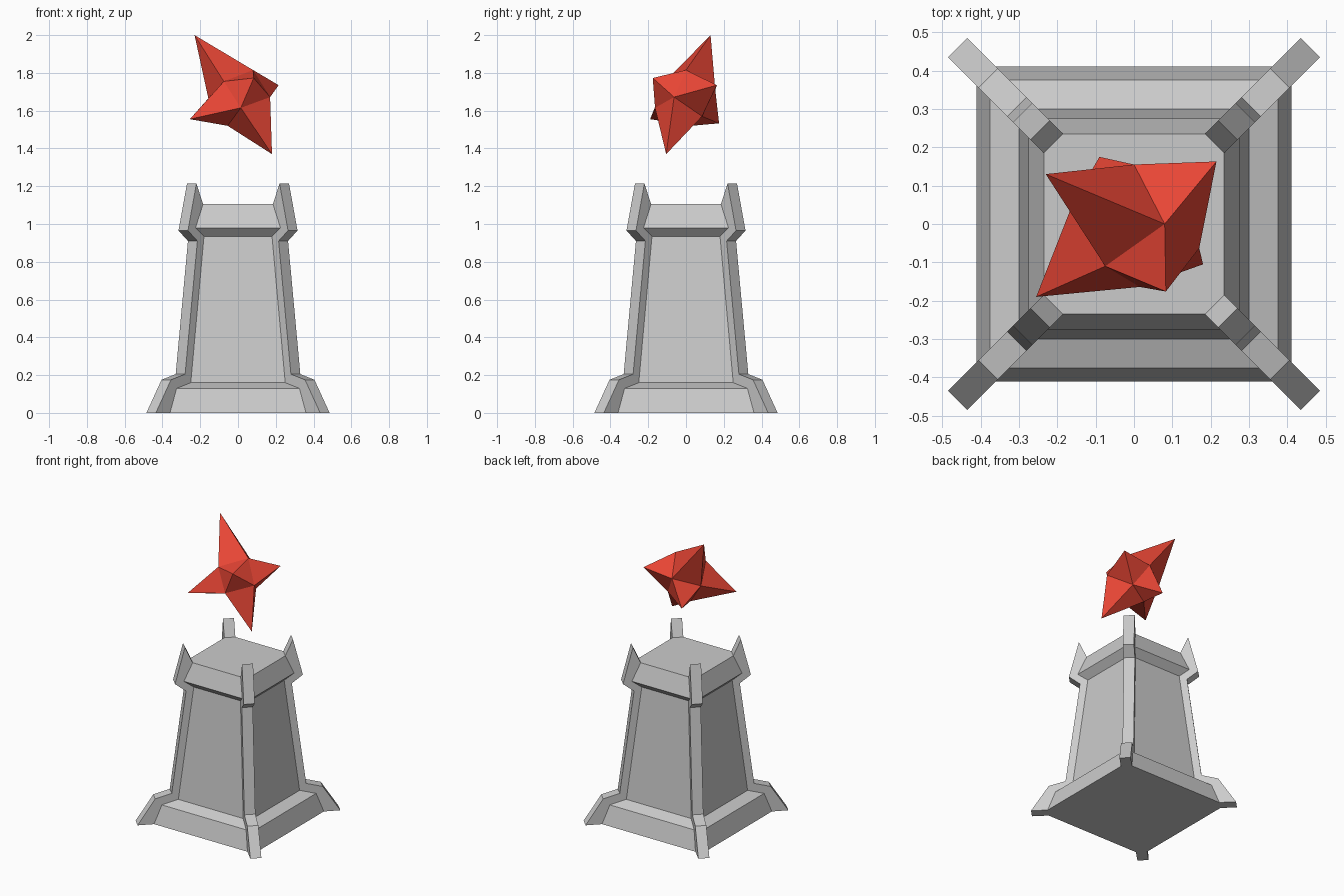
import bpy, bmesh

if "Cube" in bpy.data.objects:
    bpy.data.objects.remove(bpy.data.objects["Cube"])


def finish(bm, name):
    bmesh.ops.recalc_face_normals(bm, faces=bm.faces)
    mesh = bpy.data.meshes.new(name)
    bm.to_mesh(mesh)
    bm.free()
    obj = bpy.data.objects.new(name, mesh)
    bpy.context.collection.objects.link(obj)
    return obj


# Tower: square wall profile (half width, z) and corner rib profile (centre, z)
WALL = [(.41, 0), (.375, .13), (.30, .16), (.23, .935), (.275, .98), (.235, 1.105)]
RIB = [(.46, 0), (.38, .175), (.305, .205), (.24, .91), (.29, .965), (.245, 1.215)]
W = .05  # rib width measured along an axis


def ring(bm, wall, rib):
    (h, zw), (c, zr) = wall, rib
    corner = [(h - W, -h, zw), (c - W / 2, -c - W / 2, zr),
              (c + W / 2, -c + W / 2, zr), (h, W - h, zw)]
    verts = []
    for _ in range(4):
        verts += [bm.verts.new(p) for p in corner]
        corner = [(-y, x, z) for x, y, z in corner]
    return verts


bm = bmesh.new()
rings = [ring(bm, w, r) for w, r in zip(WALL, RIB)]
for lo, hi in zip(rings, rings[1:]):
    for i in range(16):
        j = (i + 1) % 16
        bm.faces.new((lo[i], lo[j], hi[j], hi[i]))
bm.faces.new(rings[0][::-1])
top = rings[-1]
bm.faces.new([v for i, v in enumerate(top) if i % 4 in (0, 3)])
for i in range(0, 16, 4):  # inner slopes of the rib tips
    bm.faces.new(top[i:i + 4])
finish(bm, "tower")

# Floating crystal: a skewed cube with a spike on each of its six sides
CORNERS = {
    "E": (.08, 0, 1.815), "F": (-.075, -.11, 1.755),
    "H": (0, .155, 1.71), "J": (.17, -.063, 1.672),
    "K": (.015, -.164, 1.615), "L": (-.055, .03, 1.52),
    "M": (-.157, .06, 1.665), "N": (.08, .085, 1.57),
}
SPIKES = [
    ((-.23, .13, 2.0), "EFMH"), ((.18, -.105, 1.37), "JKLN"),
    ((.215, .163, 1.735), "EHNJ"), ((-.255, -.19, 1.555), "FMLK"),
    ((.083, -.176, 1.773), "EFKJ"), ((-.09, .175, 1.533), "HMLN"),
]
bm = bmesh.new()
corner = {k: bm.verts.new(p) for k, p in CORNERS.items()}
for tip, base in SPIKES:
    apex = bm.verts.new(tip)
    for a, b in zip(base, base[1:] + base[0]):
        bm.faces.new((apex, corner[a], corner[b]))
crystal = finish(bm, "crystal")
red = bpy.data.materials.new("red")
red.diffuse_color = (.8, .06, .035, 1)
red.use_nodes = True
red.node_tree.nodes["Principled BSDF"].inputs["Base Color"].default_value = red.diffuse_color
crystal.data.materials.append(red)
